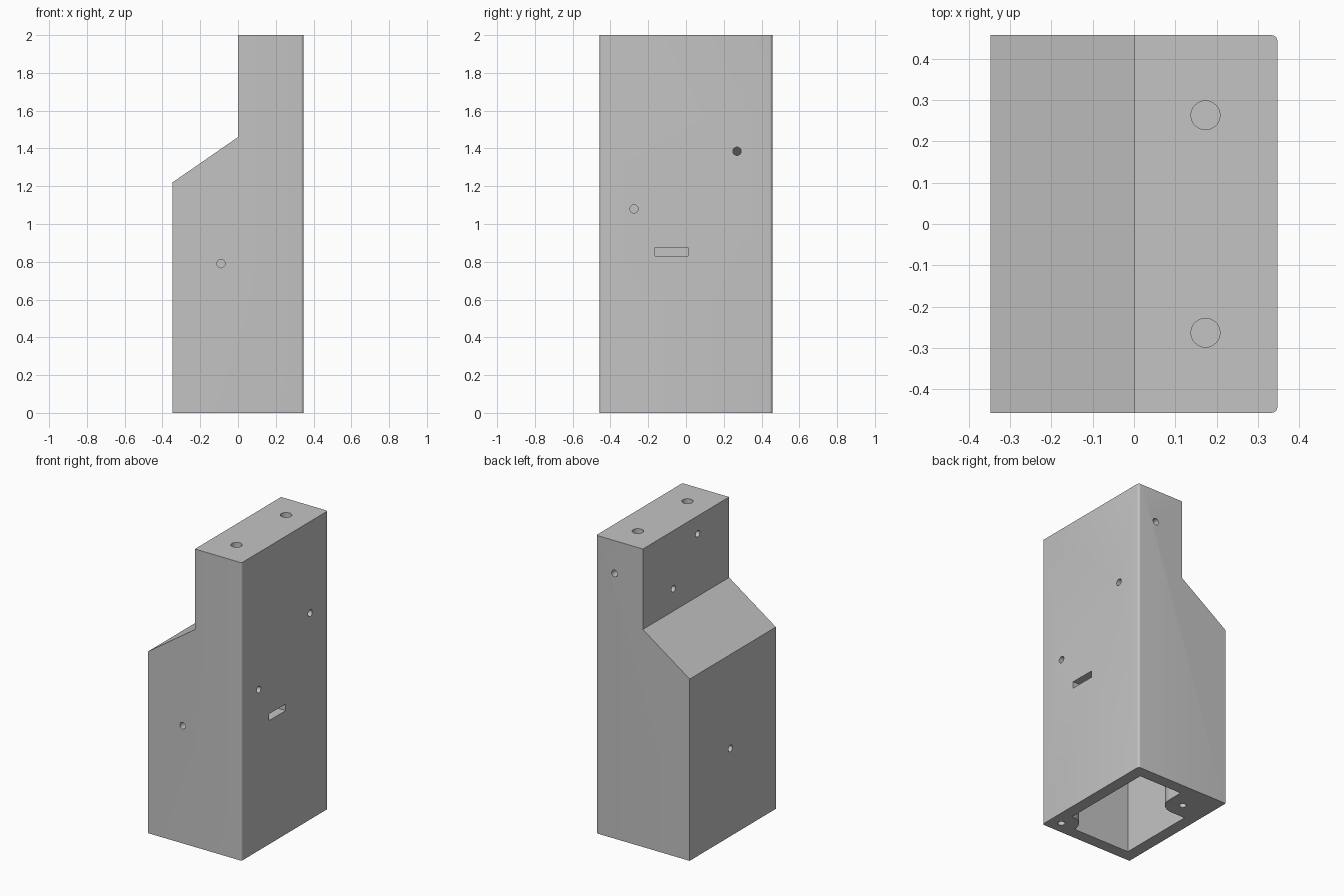
import bpy, bmesh, math
from mathutils import Matrix, Vector

cube = bpy.data.objects.get("Cube")
if cube:
    bpy.data.objects.remove(cube, do_unlink=True)

# One plain grey material
grey = bpy.data.materials.new("plain grey")
grey.use_nodes = True
colour = (0.55, 0.55, 0.55, 1)
grey.diffuse_color = colour
grey.node_tree.nodes["Principled BSDF"].inputs["Base Color"].default_value = colour


def make_object(name, bm):
    bmesh.ops.recalc_face_normals(bm, faces=bm.faces)
    mesh = bpy.data.meshes.new(name)
    bm.to_mesh(mesh)
    bm.free()
    mesh.materials.append(grey)
    obj = bpy.data.objects.new(name, mesh)
    bpy.context.collection.objects.link(obj)
    return obj


def prism(name, profile, half_depth, round_x=None, radius=0.015):
    """Extrude an x-z profile along y, optionally rounding upright edges at one x."""
    bm = bmesh.new()
    face = bm.faces.new([bm.verts.new((x, -half_depth, z)) for x, z in profile])
    extruded = bmesh.ops.extrude_face_region(bm, geom=[face])
    moved = [g for g in extruded["geom"] if isinstance(g, bmesh.types.BMVert)]
    bmesh.ops.translate(bm, verts=moved, vec=(0, 2 * half_depth, 0))
    if round_x is not None:
        edges = [e for e in bm.edges
                 if all(abs(v.co.x - round_x) < 1e-4 for v in e.verts)
                 and abs(e.verts[0].co.z - e.verts[1].co.z) > 0.1]
        bmesh.ops.bevel(bm, geom=edges, offset=radius, segments=5,
                        profile=0.5, affect='EDGES')
    return make_object(name, bm)


def cylinder(name, centre, axis, radius, length, sides=32):
    bm = bmesh.new()
    turn = Vector((0, 0, 1)).rotation_difference(Vector(axis)).to_matrix().to_4x4()
    bmesh.ops.create_cone(bm, cap_ends=True, segments=sides, radius1=radius,
                          radius2=radius, depth=length,
                          matrix=Matrix.Translation(centre) @ turn)
    return make_object(name, bm)


def box(name, low, high):
    low, high = Vector(low), Vector(high)
    bm = bmesh.new()
    bmesh.ops.create_cube(bm, size=1, matrix=Matrix.Translation((low + high) / 2)
                          @ Matrix.Diagonal((*(high - low), 1)))
    return make_object(name, bm)


def cut(target, cutter):
    cutter.hide_render = True
    mod = target.modifiers.new("cut", 'BOOLEAN')
    mod.operation = 'DIFFERENCE'
    mod.solver = 'EXACT'
    mod.object = cutter
    bpy.context.view_layer.objects.active = target
    bpy.ops.object.modifier_apply(modifier=mod.name)
    bpy.data.objects.remove(cutter, do_unlink=True)


W, D, T = 0.347, 0.457, 0.08

# Stepped outer body
housing = prism("housing", [(-W, 0), (W, 0), (W, 2), (0, 2), (0, 1.46), (-W, 1.22)],
                D, round_x=W)

# Hollow inside, open at the bottom, leaving two screw bosses in opposite corners
cavity = prism("cavity_cutter", [(-W + T, -0.1), (W - T, -0.1), (W - T, 2 - T),
                                 (T, 2 - T), (T, 1.42), (-W + T, 1.18)], D - T)
boss_top = 0.6
front_boss = (0.265, -0.375)
back_boss = (-0.162, 0.269)
R = 0.108
bx, by = back_boss
for x, y in (front_boss, back_boss):
    cut(cavity, cylinder("boss", (x, y, boss_top / 2 - 0.1), (0, 0, 1), R, boss_top + 0.2))
cut(cavity, box("boss_side", (-W, by, -0.2), (bx + R, D, boss_top)))
cut(cavity, box("boss_end", (-W, by - R, -0.2), (bx, D, boss_top)))
cut(housing, cavity)

# Small holes through the walls: (centre, axis)
X, Y = (1, 0, 0), (0, 1, 0)
small_holes = [
    ((W, -0.275, 1.08), X), ((W, 0.27, 1.385), X),
    ((-W, 0.025, 0.59), X),
    ((0, -0.125, 1.88), X), ((0, 0.133, 1.61), X),
    ((-0.09, -D, 0.79), Y), ((0.21, D, 1.78), Y),
]
for centre, axis in small_holes:
    cut(housing, cylinder("hole_cutter", centre, axis, 0.022, 0.24, 24))

# Screw holes in the bosses
for x, y in (front_boss, back_boss):
    cut(housing, cylinder("screw_hole_cutter", (x, y, 0), (0, 0, 1), 0.022, 0.4, 24))

# Blind round sockets in the top
for side in (-1, 1):
    cut(housing, cylinder("socket_cutter", (0.173, side * 0.263, 2), (0, 0, 1), 0.035, 0.13))

# Slot in the tall flat wall
cut(housing, box("slot_cutter", (W - 0.12, -0.165, 0.83), (W + 0.1, 0.01, 0.875)))

bpy.ops.object.select_all(action='DESELECT')
housing.select_set(True)
bpy.context.view_layer.objects.active = housing
bpy.ops.object.shade_smooth_by_angle(angle=math.radians(30))
